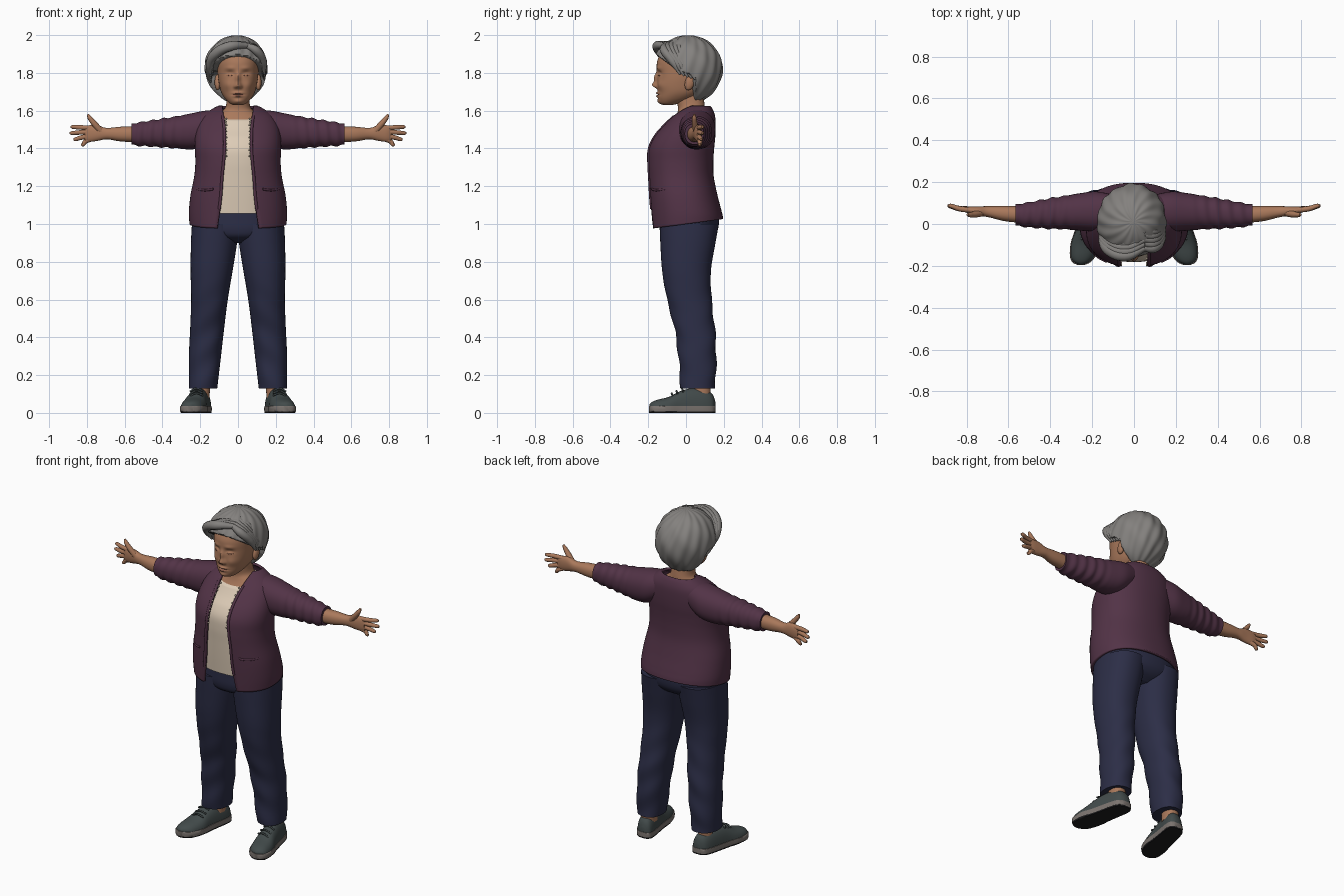
import bpy, bmesh, math
from mathutils import Vector

cube = bpy.data.objects.get("Cube")
if cube:
    bpy.data.objects.remove(cube, do_unlink=True)


def material(name, r, g, b):
    m = bpy.data.materials.new(name)
    m.use_nodes = True
    m.diffuse_color = (r, g, b, 1)
    bsdf = m.node_tree.nodes["Principled BSDF"]
    bsdf.inputs["Base Color"].default_value = (r, g, b, 1)
    bsdf.inputs["Roughness"].default_value = 0.8
    return m


SKIN = material("warm skin", .40, .19, .105)
LIPS = material("lip brown", .30, .125, .08)
HAIR = material("grey hair", .23, .22, .21)
PLUM = material("plum knit", .085, .033, .062)
CREAM = material("cream cotton", .72, .60, .47)
NAVY = material("navy cloth", .025, .027, .062)
SHOE = material("slate leather", .055, .07, .07)
SOLE = material("taupe rubber", .20, .175, .16)
TREAD = material("dark tread", .012, .012, .013)


def clamp(v):
    return max(0, min(1, v))


def spline(rows, steps):
    """Catmull-Rom through rows of numbers."""
    out = []
    for i in range(len(rows) - 1):
        quad = [rows[max(0, min(len(rows) - 1, i + k))] for k in (-1, 0, 1, 2)]
        for s in range(steps):
            t = s / steps
            out.append([.5 * (2 * b + (c - a) * t + (2 * a - 5 * b + 4 * c - d) * t * t
                              + (3 * b - a - 3 * c + d) * t ** 3) for a, b, c, d in zip(*quad)])
    return out + [list(rows[-1])]


def finish(obj, mat, mirror=False, angle=55):
    obj.data.materials.append(mat)
    obj.data.shade_smooth()
    obj.data.set_sharp_from_angle(angle=math.radians(angle))
    if mirror:
        obj.modifiers.new("Mirror", "MIRROR")
    return obj


def add_mesh(name, bm, mat, mirror=False):
    bmesh.ops.recalc_face_normals(bm, faces=bm.faces)
    me = bpy.data.meshes.new(name)
    bm.to_mesh(me)
    bm.free()
    obj = bpy.data.objects.new(name, me)
    bpy.context.collection.objects.link(obj)
    return finish(obj, mat, mirror)


PLACE = {"z": lambda t, u, v: Vector((u, v, t)),
         "x": lambda t, u, v: Vector((t, v, u)),
         "y": lambda t, u, v: Vector((u, t, v))}


def loft(name, rows, mat, axis="z", seg=48, steps=5, power=2.2, shape=None, mirror=False):
    """Rows: position, u centre, u radius, v centre, v radius, optional front gap."""
    bm = bmesh.new()
    gap = len(rows[0]) > 5
    rings = []
    for row in spline(rows, steps):
        t, cu, ru, cv, rv = row[:5]
        g = math.asin(clamp(row[5] / ru) ** (power / 2)) if gap else 0
        ring = []
        for i in range(seg + gap):
            a = -math.pi / 2 + g + (2 * math.pi - 2 * g) * i / seg
            c, s = math.cos(a), math.sin(a)
            p = PLACE[axis](t, cu + ru * math.copysign(abs(c) ** (2 / power), c),
                            cv + rv * math.copysign(abs(s) ** (2 / power), s))
            ring.append(bm.verts.new(shape(p) if shape else p))
        rings.append(ring)
    for r0, r1 in zip(rings, rings[1:]):
        for i in range(seg):
            j = (i + 1) % len(r0)
            bm.faces.new((r0[i], r0[j], r1[j], r1[i]))
    if not gap:
        bm.faces.new(rings[0])
        bm.faces.new(rings[-1])
    return add_mesh(name, bm, mat, mirror)


def zr(z, rx, front, back, *gap):
    return (z, 0, rx, (front + back) / 2, (back - front) / 2, *gap)


def tubes(name, paths, depth, mat, mirror=False):
    """Tapered tubes; each point is x, y, z, radius factor."""
    cu = bpy.data.curves.new(name, "CURVE")
    cu.dimensions = "3D"
    cu.bevel_depth, cu.bevel_resolution = depth, 3
    cu.resolution_u, cu.use_fill_caps = 6, True
    for path in paths:
        sp = cu.splines.new("BEZIER")
        sp.bezier_points.add(len(path) - 1)
        for bp, (x, y, z, r) in zip(sp.bezier_points, path):
            bp.co, bp.radius = (x, y, z), r
            bp.handle_left_type = bp.handle_right_type = "AUTO"
    obj = bpy.data.objects.new(name, cu)
    bpy.context.collection.objects.link(obj)
    bpy.ops.object.select_all(action="DESELECT")
    obj.select_set(True)
    bpy.context.view_layer.objects.active = obj
    bpy.ops.object.convert(target="MESH")
    return finish(bpy.context.view_layer.objects.active, mat, mirror, 80)


# Trousers
loft("trouser_hips", [zr(.90, .10, -.06, .09), zr(.93, .18, -.12, .14), zr(.97, .235, -.138, .168),
                      zr(1.03, .243, -.14, .175), zr(1.08, .235, -.14, .165)], NAVY)


def leg_folds(p):
    k = clamp((.75 - p.z) / .3)
    p.y += .004 * k * math.sin(p.z * 38 + p.x * 25)
    return p


loft("trouser_legs", [(.13, .185, .075, .063, .092), (.3, .175, .085, .06, .10), (.45, .163, .09, .045, .107),
                      (.6, .151, .097, .018, .118), (.75, .14, .111, .003, .129), (.9, .127, .122, .01, .146),
                      (1.0, .12, .124, .017, .157)], NAVY, steps=8, shape=leg_folds, mirror=True)

# Shoes: upper, rubber side and tread share one outline
OUTLINE = [(.155, .018, .06), (.14, .042, .10), (.10, .052, .125), (.03, .055, .13), (-.03, .058, .115),
           (-.09, .066, .085), (-.15, .058, .07), (-.18, .04, .058), (-.193, .012, .045)]


def shoe_layer(name, mat, low, high, grow):
    rows = [(y * (1 + grow * .2), .215 - .2 * y, w + grow * .05, .02, top - .02) for y, w, top in OUTLINE]

    def squash(p):
        p.z = max(low, min(high, p.z))
        return p
    return loft(name, rows, mat, "y", 32, 4, 2.4, squash, True)


shoe_layer("shoe_uppers", SHOE, .03, .2, 0)
shoe_layer("shoe_soles", SOLE, .008, .036, .07)
shoe_layer("shoe_treads", TREAD, 0, .009, .05)
loft("ankles", [(.08, .192, .042, .08, .05), (.2, .19, .042, .08, .05)], SKIN, mirror=True)
tubes("shoe_laces", [[(.185, y, z - .008, 1), (.222, y - .006, z + .004, 1), (.255, y, z - .012, 1)]
                     for y, z in ((-.015, .125), (-.045, .112), (-.07, .1))], .005, SHOE, True)


# Shirt with a scooped neckline
def neckline(p):
    p.z += .3 * (p.y + .078) * clamp((p.z - 1.46) / .088)
    return p


loft("shirt", [zr(1.055, .235, -.165, .16), zr(1.15, .225, -.172, .14), zr(1.25, .205, -.178, .12),
               zr(1.33, .2, -.182, .118), zr(1.4, .2, -.177, .12), zr(1.46, .195, -.147, .12),
               zr(1.51, .17, -.108, .11), zr(1.548, .13, -.078, .1)], CREAM, shape=neckline)


# Open cardigan
def hem(p):
    p.z += .135 * p.y * clamp((1.06 - p.z) / .06)
    return p


BODY = [zr(1.0, .25, -.18, .19, .11), zr(1.06, .253, -.185, .183, .097), zr(1.15, .245, -.19, .16, .085),
        zr(1.25, .225, -.195, .14, .078), zr(1.33, .219, -.198, .138, .07), zr(1.40, .222, -.193, .142, .065),
        zr(1.46, .22, -.165, .148, .065), zr(1.52, .208, -.115, .15, .068), zr(1.57, .18, -.065, .147, .075),
        zr(1.605, .13, -.015, .135, .08), zr(1.62, .10, .015, .122, .08)]
cardigan = loft("cardigan_body", BODY, PLUM, seg=64, power=2.3, shape=hem)
knit = cardigan.modifiers.new("Thickness", "SOLIDIFY")
knit.thickness, knit.offset = .014, 0


def sleeve_folds(p):
    k = clamp((p.x - .27) / .12) * .05
    f = 1 + k * math.sin(p.x * 110 + 9 * p.z + 14 * p.y)
    return Vector((p.x, .05 + (p.y - .05) * f, 1.48 + (p.z - 1.48) * f))


loft("cardigan_sleeves", [(.10, 1.53, .075, .06, .08), (.18, 1.503, .096, .06, .095), (.25, 1.49, .095, .058, .09),
                          (.33, 1.485, .084, .055, .08), (.4, 1.482, .076, .05, .073), (.48, 1.478, .067, .045, .063),
                          (.54, 1.475, .06, .043, .054), (.565, 1.475, .054, .043, .05)],
     PLUM, "x", steps=10, shape=sleeve_folds, mirror=True)


def on_body(z, x, lift):
    row = min(spline(BODY, 12), key=lambda r: abs(r[0] - z))
    drop = (1 - clamp(abs(x) / row[2]) ** 2.3) ** (1 / 2.3)
    return (x, row[3] - (row[4] + lift) * drop, z, 1)


tubes("pocket_edges", [[on_body(1.185 - .006 * math.sin(math.pi * i / 4), .13 + .022 * i, .009) for i in range(5)]],
      .006, PLUM, True)
tubes("cardigan_borders", [[on_body(z, w + .006, .006) for z, w in
                            ((1.08, .093), (1.15, .085), (1.25, .078), (1.33, .07), (1.4, .065),
                             (1.46, .065), (1.52, .068), (1.57, .075))]], .008, PLUM, True)

# Lace beads along the opening
bm = bmesh.new()
for i in range(13):
    x, y, z, _ = on_body(1.36 + .0165 * i, .062 + .004 * (i % 2), .004)
    ball = bmesh.ops.create_icosphere(bm, subdivisions=1, radius=.006)
    bmesh.ops.translate(bm, verts=ball["verts"], vec=(x, y, z))
add_mesh("lace_trim", bm, CREAM, True)

# Forearms, palms and fingers
loft("forearms_and_palms", [(.54, 1.475, .042, .045, .04), (.62, 1.476, .039, .05, .036), (.68, 1.478, .031, .057, .028),
                            (.71, 1.479, .032, .06, .025), (.745, 1.482, .042, .062, .022),
                            (.785, 1.479, .044, .066, .018), (.81, 1.476, .038, .07, .012)], SKIN, "x", 32, mirror=True)
fingers = [[(.78, .066, b, 1.1), ((.79 + x) / 2, .074, (b + t) / 2, 1.05), (x - .008, y, t, .85), (x, y, t, .45)]
           for b, x, y, t in ((1.509, .886, .087, 1.514), (1.488, .891, .086, 1.481),
                              (1.467, .872, .08, 1.448), (1.449, .83, .072, 1.42))]
fingers.append([(.725, .055, 1.49, 1.5), (.76, .046, 1.53, 1.3), (.785, .044, 1.562, 1), (.795, .045, 1.58, .5)])
tubes("fingers", fingers, .012, SKIN, True)

# Neck and upper chest
loft("neck", [zr(1.47, .14, -.115, .1), zr(1.52, .14, -.085, .1), zr(1.56, .13, -.058, .1), zr(1.59, .095, -.045, .1),
              zr(1.615, .068, -.042, .1), zr(1.66, .06, -.05, .095), zr(1.72, .06, -.05, .09)], SKIN)

# Face: x, z, height, width, tallness of each soft bump
BUMPS = [(0, 1.735, .024, .016, .015), (0, 1.77, .018, .012, .03), (.042, 1.797, -.012, .022, .014),
         (.042, 1.789, .008, .014, .008), (.042, 1.825, .005, .025, .01), (.058, 1.735, .008, .025, .025),
         (.014, 1.727, .01, .009, .009), (0, 1.693, .011, .024, .006), (0, 1.677, .011, .02, .006),
         (0, 1.685, -.006, .026, .003), (0, 1.648, .008, .022, .012)]


def sculpt(p):
    if p.y < -.03:
        p.y -= sum(h * math.exp(-((abs(p.x) - x) / w) ** 2 - ((p.z - z) / t) ** 2) for x, z, h, w, t in BUMPS)
    return p


head = loft("head", [zr(1.63, .025, -.12, -.07), zr(1.64, .045, -.138, -.03), zr(1.665, .07, -.148, .04),
                     zr(1.70, .09, -.149, .09), zr(1.75, .102, -.152, .11), zr(1.80, .108, -.153, .13),
                     zr(1.86, .11, -.153, .14), zr(1.92, .10, -.125, .13), zr(1.96, .06, -.08, .09)],
            SKIN, seg=120, steps=10, shape=sculpt)
head.data.materials.append(LIPS)
for f in head.data.polygons:
    c = f.center
    if c.y < -.13 and (c.x / .027) ** 2 + ((c.z - 1.685) / .011) ** 2 < 1:
        f.material_index = 1
tubes("eyelid_lines", [[(.026, -.146, 1.787, .5), (.042, -.146, 1.785, 1), (.06, -.131, 1.788, .5)]], .0025, LIPS, True)

bm = bmesh.new()
bmesh.ops.create_uvsphere(bm, u_segments=20, v_segments=14, radius=1)
for v in bm.verts:
    v.co = Vector((.108 + .016 * v.co.x, .02 + .026 * v.co.y + .008 * v.co.z, 1.75 + .042 * v.co.z))
add_mesh("ears", bm, SKIN, True)

# Hair cap: ridged shell, tucked into the head in front of the hairline
bm = bmesh.new()
bmesh.ops.create_uvsphere(bm, u_segments=128, v_segments=72, radius=1)
for v in bm.verts:
    d = v.co.copy()
    theta, phi = math.acos(max(-1, min(1, d.z))), math.atan2(d.y, d.x)
    ridge = 1 + math.sin(theta) * (.018 * math.sin(15 * phi + 5 * theta) + .012 * math.sin(7 * phi - 6 * theta))
    p = Vector((d.x * (.172 if d.x < 0 else .158), d.y * .182, d.z * (.174 if d.z > 0 else .188))) * ridge
    p += Vector((-.004, .01, 1.825))
    t = clamp((p.z - 1.77) / .04)
    edge = (1 - t) * .05 + t * (-.04 - 1.4 * (p.z - 1.81))
    tuck = 1 - .45 * clamp((edge - p.y) / .025)
    v.co = Vector((0, .01, 1.825)) + (p - Vector((0, .01, 1.825))) * tuck
add_mesh("hair_cap", bm, HAIR)

# Swept locks on either side of the parting
locks = []
for i in range(5):
    k = i * .02
    locks.append([(.05, -.115 + k, 1.945 + k * .3, .6), (-.04, -.152 + k, 1.942 - k * .1, 1.1),
                  (-.115, -.13 + k, 1.905 - k * .4, 1.1), (-.152, -.075 + k, 1.84 - k * .6, .8),
                  (-.145, -.045 + k, 1.79 - k * .5, .2)])
    locks.append([(.045, -.115 + k, 1.945 + k * .3, .6), (.095, -.115 + k, 1.92, 1),
                  (.132, -.07 + k, 1.86 - k * .4, .9), (.14, -.03 + k, 1.79 - k * .3, .2)])
tubes("hair_locks", locks, .024, HAIR)
